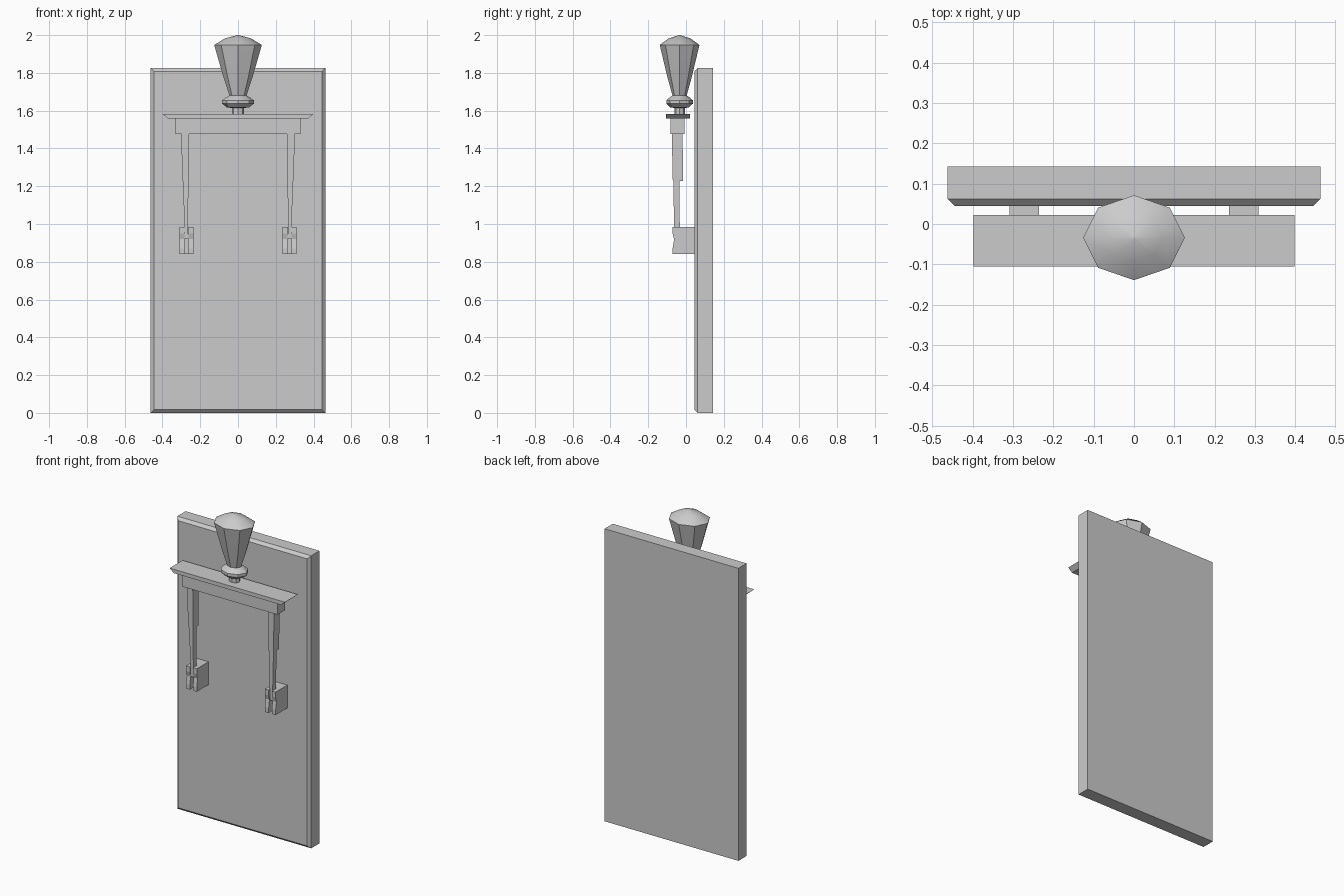
import bpy, bmesh, math

cube = bpy.data.objects.get("Cube")
if cube:
    bpy.data.objects.remove(cube, do_unlink=True)

grey = bpy.data.materials.new("plain_grey")
grey.use_nodes = True
colour = (0.6, 0.6, 0.6, 1)
grey.diffuse_color = colour
grey.node_tree.nodes["Principled BSDF"].inputs["Base Color"].default_value = colour


def loft(name, rings):
    """Skin matching rings of points and cap both ends."""
    bm = bmesh.new()
    loops = [[bm.verts.new(p) for p in ring] for ring in rings]
    n = len(loops[0])
    for a, b in zip(loops, loops[1:]):
        for i in range(n):
            j = (i + 1) % n
            bm.faces.new((a[i], a[j], b[j], b[i]))
    bm.faces.new(loops[0])
    bm.faces.new(loops[-1])
    bmesh.ops.recalc_face_normals(bm, faces=bm.faces)
    mesh = bpy.data.meshes.new(name)
    bm.to_mesh(mesh)
    bm.free()
    mesh.materials.append(grey)
    obj = bpy.data.objects.new(name, mesh)
    bpy.context.collection.objects.link(obj)
    return obj


def rect(x, half, y0, y1, z):
    """Horizontal rectangle centred on x."""
    return [(x - half, y0, z), (x + half, y0, z), (x + half, y1, z), (x - half, y1, z)]


def panel_ring(y, inset):
    """Upright rectangle of the back panel."""
    w, low, high = 0.462 - inset, inset, 1.825 - inset
    return [(-w, y, low), (w, y, low), (w, y, high), (-w, y, high)]


# Back panel with a chamfered front rim
loft("back_panel", [panel_ring(0.143, 0), panel_ring(0.062, 0), panel_ring(0.045, 0.017)])

# Shelf with sloping ends, and the beam below it
loft("shelf", [rect(0, 0.37, -0.105, 0.022, 1.558), rect(0, 0.398, -0.105, 0.022, 1.582)])
loft("beam", [rect(0, 0.33, -0.082, -0.008, 1.477), rect(0, 0.33, -0.082, -0.008, 1.558)])

# Legs and the slotted wall brackets that hold them
for side, s in (("left", 1), ("right", -1)):
    loft(side + "_upper_leg", [
        rect(s * 0.28, 0.02, -0.075, -0.018, 1.477),
        rect(s * 0.279, 0.019, -0.073, -0.017, 1.37),
        rect(s * 0.277, 0.016, -0.07, -0.016, 1.228)])
    loft(side + "_lower_leg", [
        rect(s * 0.277, 0.014, -0.066, -0.034, 1.228),
        rect(s * 0.274, 0.01, -0.064, -0.033, 0.99),
        rect(s * 0.273, 0.01, -0.062, -0.033, 0.92)])

    rings = []
    for z, front in ((0.841, -0.071), (0.87, -0.071), (0.92, -0.063), (0.95, -0.071), (0.984, -0.071)):
        half, slot, back, depth = 0.037, 0.011, 0.045, -0.03
        outline = [(-half, back), (-half, front), (-slot, front), (-slot, depth),
                   (slot, depth), (slot, front), (half, front), (half, back)]
        rings.append([(s * 0.272 + x, y, z) for x, y in outline])
    loft(side + "_bracket", rings)

# Eight-sided finial, slightly flattened front to back
profile = [(0.033, 1.58), (0.033, 1.614), (0.06, 1.618), (0.084, 1.637), (0.084, 1.655),
           (0.06, 1.672), (0.045, 1.68), (0.078, 1.78), (0.126, 1.948),
           (0.07, 1.982), (0.004, 2.0)]
finial = loft("finial", [
    [(r * math.cos(k * math.pi / 4), -0.034 + 0.835 * r * math.sin(k * math.pi / 4), z)
     for k in range(8)] for r, z in profile])
bpy.ops.object.select_all(action="DESELECT")
finial.select_set(True)
bpy.context.view_layer.objects.active = finial
bpy.ops.object.shade_smooth_by_angle(angle=math.radians(30))
